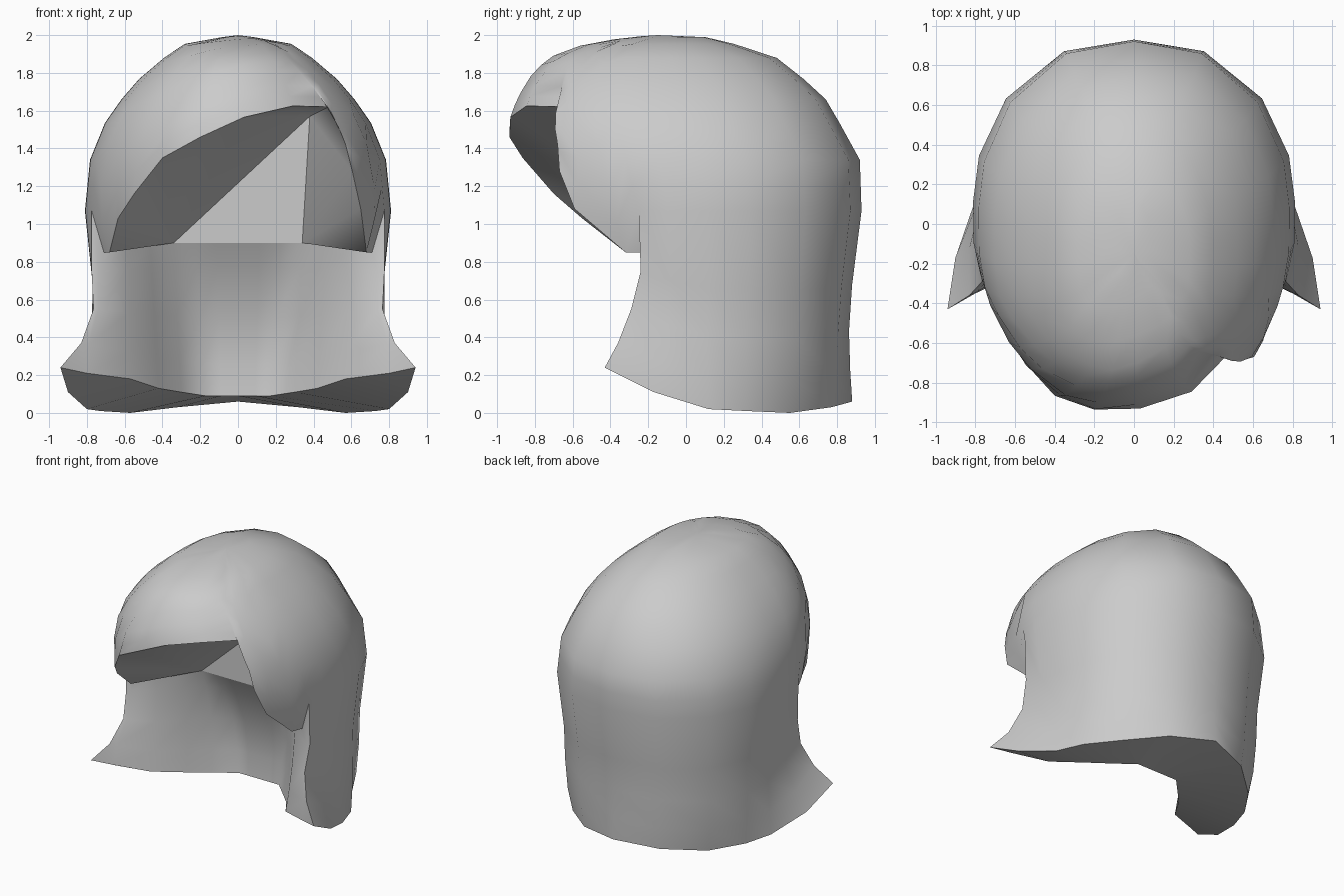
import bpy, bmesh, math
from mathutils import Vector as V

if "Cube" in bpy.data.objects:
    bpy.data.objects.remove(bpy.data.objects["Cube"])

# hull cross-sections: z, half width, front y, back y
HULL = [(0, .79, -.78, .88), (.37, .77, -.78, .86), (.60, .76, -.78, .87), (.85, .78, -.78, .90),
        (1.05, .81, -.84, .93), (1.35, .78, -.92, .92), (1.54, .70, -.93, .81), (1.66, .615, -.89, .74),
        (1.77, .52, -.83, .62), (1.88, .39, -.73, .48), (1.955, .28, -.53, .25), (1.99, .08, -.3, .1),
        (2.0, 0, -.15, -.15)]


def section(z):
    for a, b in zip(HULL, HULL[1:]):
        if z <= b[0]:
            t = (z - a[0]) / (b[0] - a[0])
            w, f, k = [a[i] + (b[i] - a[i]) * t for i in (1, 2, 3)]
            return w, (k + f) / 2, (k - f) / 2
    return 0, -.15, 0


def angle(x, y, z):
    w, c, h = section(z)
    return math.atan2(x / w, (y - c) / h)


def hull(az, z):
    w, c, h = section(z)
    r = 1 + .04 * abs(math.sin(2 * az))
    return V((r * w * math.sin(az), c + r * h * math.cos(az), z))


def column(edge, az, zs, reach=.5):
    # follow the hull upward, easing out of the exact edge point
    off = edge - hull(az, edge.z)
    return [hull(az, z) + off * max(0, 1 - (z - edge.z) / reach) ** 2 for z in zs]


bm = bmesh.new()


def face(*pts):
    u = []
    for p in pts:
        if all((p - q).length > 1e-5 for q in u):
            u.append(p)
    if len(u) > 2:
        bm.faces.new([bm.verts.new(p) for p in u])


def loft(cols):
    for a, b in zip(cols, cols[1:]):
        for i in range(len(a) - 1):
            face(a[i], b[i], b[i + 1], a[i + 1])


def mir(p):
    return V((-p.x, p.y, p.z))


def both(cols):
    return cols + [[mir(p) for p in c] for c in cols[-2::-1]]


def dome_levels(z0):
    return [z0 + (2 - z0) * t for t in (0, .14, .29, .5, .635, .75, .87, .95, .988, 1)]


# bottom rim of the long back hair, right front corner to centre back
rim = [V(p) for p in ((.94, -.43, .24), (.90, -.17, .11), (.80, .12, .02), (.73, .32, .01),
                      (.57, .55, 0), (.32, .77, .03), (0, .88, .06))]
base = [(.77, -.25), (.80, -.08)] + [(p.x, p.y) for p in rim[2:]]
NOTCH = 1.07
upper, lower = [], []
for i, (p, (bx, by)) in enumerate(zip(rim, base)):
    az = angle(bx, by, .9 if i < 2 else p.z)
    low = column(p, az, [NOTCH + (p.z - NOTCH) * t for t in (0, .39, .63, .84, 1)])
    if i == 0:
        low[:4] = [V(q) for q in ((.775, -.25, 1.07), (.775, -.24, .75), (.765, -.29, .55), (.83, -.36, .37))]
    lower.append(low)
    upper.append(column(low[0], az, dome_levels(NOTCH)))
upper, lower = both(upper), both(lower)

# swept fringe edge, left tip to right tip, with the hull angle each strand runs along
fringe = [V(p) for p in ((-.68, -.32, .85), (-.635, -.55, 1.03), (-.55, -.70, 1.16), (-.40, -.865, 1.35),
                         (-.20, -.935, 1.46), (.03, -.93, 1.565), (.29, -.845, 1.625), (.48, -.65, 1.62),
                         (.57, -.68, 1.42), (.605, -.67, 1.28), (.65, -.59, 1.08), (.68, -.32, .85))]
strand = [-2.06, -2.25, -2.42, -2.66, -2.88, -3.18, -3.60, -3.80, -3.92, -4.0, -4.09, -4.22]
front = [column(p, a, dome_levels(p.z), .45) for p, a in zip(fringe, strand)]

# outer surface
loft(upper + front + [upper[0]])
loft(lower)

# flat inner face and fringe underside
A, B, C = V((-.34, .05, .9)), V((.34, .05, .9)), V((.38, .05, 1.57))
face(A, B, C)
for i in range(11):
    face(fringe[i], fringe[i + 1], A if i < 5 else C if i < 9 else B)
face(fringe[5], C, A)
face(fringe[9], B, C)

# front wall of the long hair, from the inner face down to the inner rim
up0 = V((.71, -.24, .85))
inner_rim = [V(p) for p in ((.80, -.35, .21), (.57, -.24, .18), (.42, -.02, .13), (.30, .11, .11),
                            (.17, .25, .09), (.09, .25, .09), (0, .25, .09))]
inner = []
for i, end in enumerate(inner_rim):
    start = up0.lerp(B, min(i, 3) / 3)
    if i > 3:
        start = B.lerp(V((0, .05, .9)), (i - 3) / 3)
    col = []
    for j, s in enumerate((0, .16, .49, .79, 1)):
        p = start.lerp(end, s)
        p.y += .08 * math.sin(math.pi * s) * min(i, 4) / 4
        if i == 0 and 0 < j < 4:
            q = lower[0][j]
            p = p.lerp(V((q.x * .96, q.y + .01, q.z)), .7)
        col.append(p)
    inner.append(col)
inner = both(inner)
loft(inner)

# front edges, underside and notches
loft([lower[0], inner[0]])
loft([lower[-1], inner[-1]])
loft([[c[-1] for c in lower], [c[-1] for c in inner]])
for tip, notch, u, k in ((fringe[-1], lower[0][0], up0, B), (fringe[0], lower[-1][0], mir(up0), A)):
    face(tip, notch, u)
    face(tip, u, k)

bmesh.ops.remove_doubles(bm, verts=bm.verts, dist=.0005)
bmesh.ops.recalc_face_normals(bm, faces=bm.faces)
me = bpy.data.meshes.new("swept_hair")
bm.to_mesh(me)
bm.free()
hair = bpy.data.objects.new("swept_hair", me)
bpy.context.collection.objects.link(hair)
bpy.context.view_layer.objects.active = hair
hair.select_set(True)
bpy.ops.object.shade_smooth_by_angle(angle=math.radians(50))
